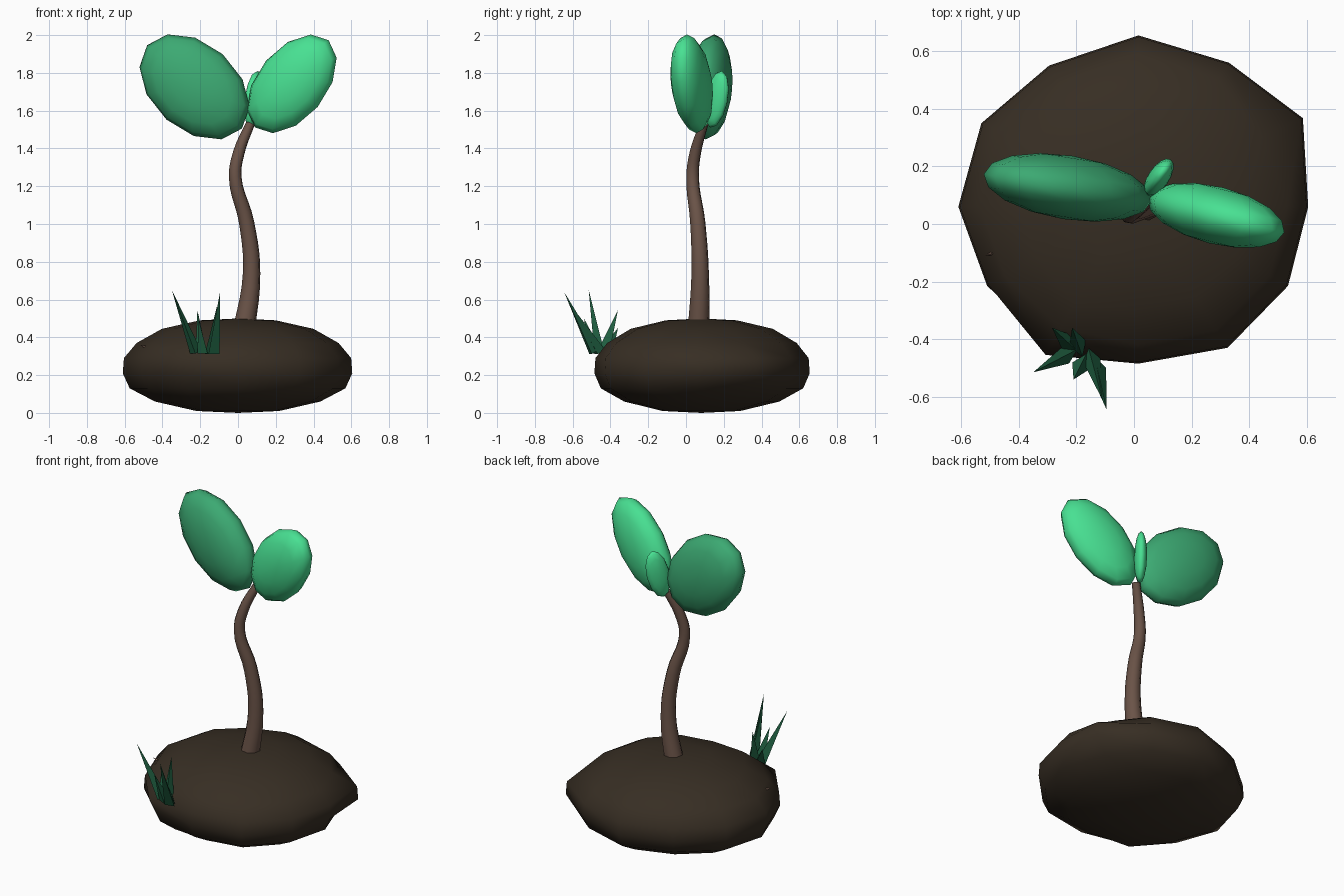
import bpy, bmesh, math
from mathutils import Vector, Matrix

cube = bpy.data.objects.get("Cube")
if cube:
    bpy.data.objects.remove(cube, do_unlink=True)


def material(name, rgb):
    m = bpy.data.materials.new(name)
    m.use_nodes = True
    color = (*rgb, 1)
    m.diffuse_color = color
    m.node_tree.nodes["Principled BSDF"].inputs["Base Color"].default_value = color
    return m


soil_mat = material("dark soil", (0.038, 0.027, 0.017))
stem_mat = material("brown stem", (0.145, 0.087, 0.064))
light_mat = material("light leaf green", (0.065, 0.75, 0.29))
dark_mat = material("deep leaf green", (0.045, 0.40, 0.17))
grass_mat = material("grass green", (0.014, 0.115, 0.053))


def finish(name, bm, mat, smooth):
    mesh = bpy.data.meshes.new(name)
    bmesh.ops.recalc_face_normals(bm, faces=bm.faces[:])
    for f in bm.faces:
        f.smooth = smooth
    bm.to_mesh(mesh)
    bm.free()
    mesh.materials.append(mat)
    obj = bpy.data.objects.new(name, mesh)
    bpy.context.collection.objects.link(obj)
    return obj


# Soil mound: stacked rings of a lumpy twelve-sided outline
outline = [(0.015, 0.655), (0.33, 0.56), (0.51, 0.33), (0.605, 0.06),
           (0.535, -0.215), (0.325, -0.43), (0.015, -0.485), (-0.31, -0.46),
           (-0.51, -0.215), (-0.61, 0.06), (-0.53, 0.35), (-0.295, 0.55)]
rings = [(0.01, 0.36), (0.06, 0.72), (0.13, 0.94), (0.21, 1.0),
         (0.29, 0.99), (0.37, 0.88), (0.445, 0.66), (0.49, 0.33)]
middle = Vector((0, 0.08))
bm = bmesh.new()
levels = []
for level, (z, scale) in enumerate(rings):
    row = []
    for i, point in enumerate(outline):
        s = scale
        if i == 2 and level in (3, 4):      # jutting corner at the back left
            s *= 1.15
        if i == 7 and level in (2, 3, 5):   # dents around the front right bump
            s *= 0.93
        p = middle + (Vector(point) - middle) * s
        row.append(bm.verts.new((p.x, p.y, z)))
    levels.append(row)
count = len(outline)
for low, high in zip(levels, levels[1:]):
    for i in range(count):
        j = (i + 1) % count
        bm.faces.new((low[i], low[j], high[j], high[i]))
for row, z in ((levels[0], 0.0), (levels[-1], 0.5)):
    pole = bm.verts.new((*middle, z))
    for i in range(count):
        bm.faces.new((row[i], row[(i + 1) % count], pole))
finish("soil_mound", bm, soil_mat, True)

# Stem: tapered S-shaped tube
curve = bpy.data.curves.new("stem_path", "CURVE")
curve.dimensions = "3D"
curve.bevel_depth = 1.0
curve.bevel_resolution = 2
curve.resolution_u = 5
curve.use_fill_caps = True
path = [(0.025, 0.065, 0.40, 0.06), (0.072, 0.075, 0.74, 0.047),
        (0.045, 0.062, 1.01, 0.041), (-0.015, 0.035, 1.25, 0.034),
        (0.005, 0.05, 1.38, 0.031), (0.065, 0.095, 1.53, 0.024)]
spline = curve.splines.new("BEZIER")
spline.bezier_points.add(len(path) - 1)
for point, (x, y, z, r) in zip(spline.bezier_points, path):
    point.co = (x, y, z)
    point.radius = r
    point.handle_left_type = point.handle_right_type = "AUTO"
stem = bpy.data.objects.new("stem", curve)
bpy.context.collection.objects.link(stem)
bpy.context.view_layer.objects.active = stem
stem.select_set(True)
bpy.ops.object.convert(target="MESH")
stem = bpy.context.object
stem.data.materials.clear()
stem.data.materials.append(stem_mat)
bpy.ops.object.shade_smooth_by_angle(angle=math.radians(50))


# Leaves: flattened ellipsoids, tilted upward and then turned about the stem
def leaf(name, center, size, tilt, turn, mat):
    bm = bmesh.new()
    bmesh.ops.create_uvsphere(bm, u_segments=12, v_segments=8, radius=1.02)
    place = (Matrix.Translation(center)
             @ Matrix.Rotation(math.radians(turn), 4, "Z")
             @ Matrix.Rotation(math.radians(-tilt), 4, "Y")
             @ Matrix.Diagonal((*size, 1))
             @ Matrix.Rotation(math.pi / 2, 4, "X"))
    bm.transform(place)
    finish(name, bm, mat, True)


leaf("right_leaf", (-0.23, 0.127, 1.726), (0.33, 0.109, 0.225), 139, -9, dark_mat)
leaf("left_leaf", (0.285, 0.03, 1.742), (0.30, 0.098, 0.183), 49, -14, light_mat)
leaf("small_back_leaf", (0.085, 0.16, 1.66), (0.152, 0.036, 0.068), 76, 56, light_mat)


# Pointed three-sided spikes
def spike(name, base, tip, radius, mat):
    base, tip = Vector(base), Vector(tip)
    axis = tip - base
    bm = bmesh.new()
    bmesh.ops.create_cone(bm, cap_ends=True, segments=3, radius1=radius,
                          radius2=0, depth=axis.length)
    turn = axis.to_track_quat("Z", "Y").to_matrix().to_4x4()
    bm.transform(Matrix.Translation((base + tip) / 2) @ turn)
    finish(name, bm, mat, False)


# Grass tuft at the front edge of the soil
blades = [((-0.225, -0.45, 0.32), (-0.35, -0.515, 0.65)),
          ((-0.13, -0.49, 0.32), (-0.095, -0.645, 0.64)),
          ((-0.19, -0.43, 0.33), (-0.215, -0.36, 0.545)),
          ((-0.18, -0.48, 0.32), (-0.21, -0.54, 0.50)),
          ((-0.15, -0.46, 0.32), (-0.11, -0.61, 0.57)),
          ((-0.22, -0.42, 0.33), (-0.285, -0.36, 0.45))]
for n, (base, tip) in enumerate(blades, 1):
    spike(f"grass_blade_{n}", base, tip, 0.035, grass_mat)

# Root tip poking out of the soil
spike("root_tip", (-0.45, -0.09, 0.33), (-0.52, -0.11, 0.36), 0.02, stem_mat)
